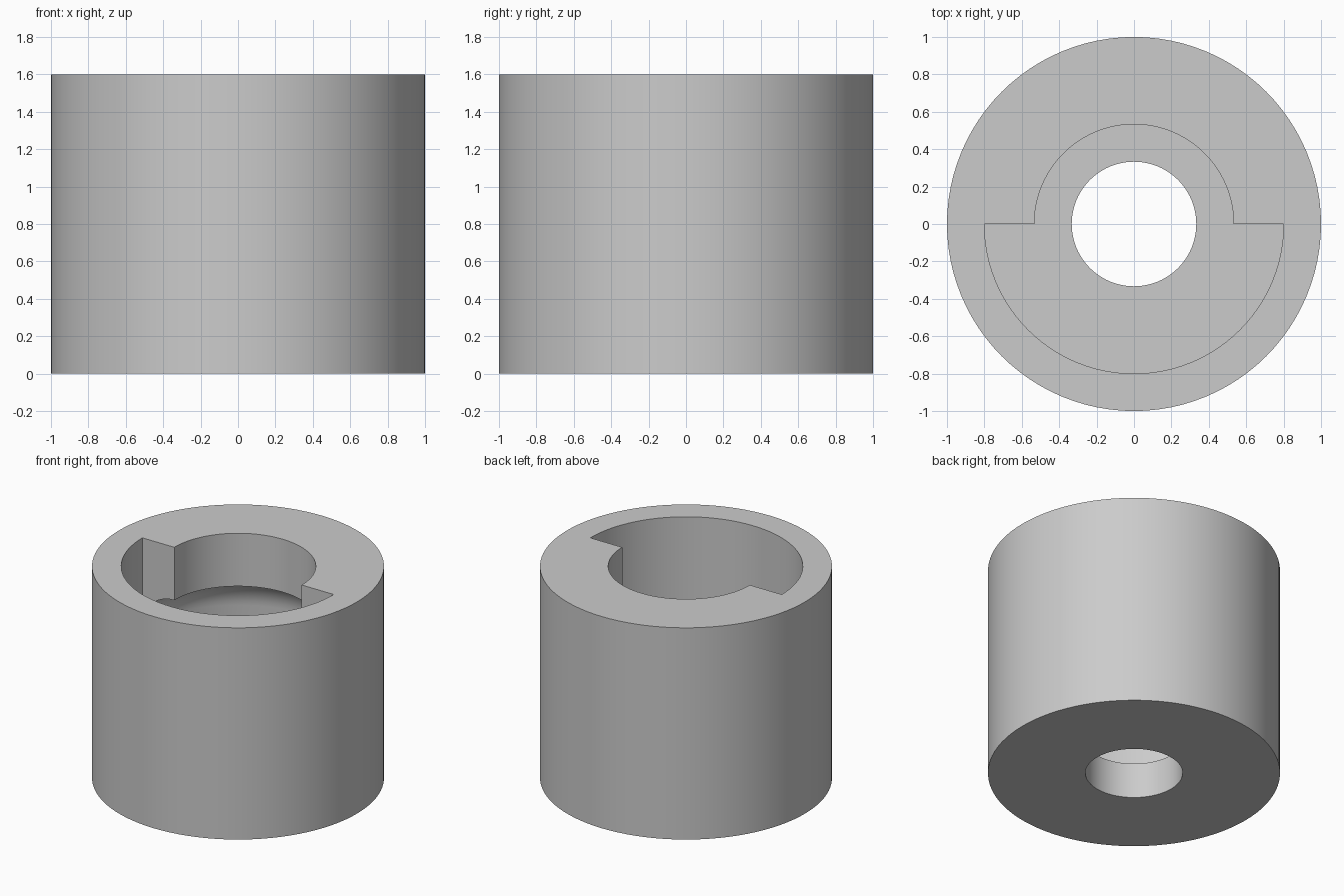
import bpy, bmesh, math
from mathutils import Vector

cube = bpy.data.objects.get("Cube")
if cube:
    bpy.data.objects.remove(cube)

OUTER, WIDE, NECK, BORE = 1.0, 0.8, 0.533, 0.333
TOP, LIP, FLOOR = 1.6, 1.2, 0.267
FILLET = WIDE - NECK
STEPS = 48

grey = bpy.data.materials.new("light grey")
grey.use_nodes = True
colour = (0.6, 0.6, 0.6, 1)
grey.diffuse_color = colour
grey.node_tree.nodes["Principled BSDF"].inputs["Base Color"].default_value = colour

# Rounded underside of the half lip, from the neck out to the cavity wall
arc = [(NECK + FILLET * math.sin(a), LIP - FILLET + FILLET * math.cos(a))
       for a in (math.pi / 2 * i / 12 for i in range(13))]

shell = [(WIDE, FLOOR), (BORE, FLOOR), (BORE, 0), (OUTER, 0), (OUTER, TOP), (WIDE, TOP)]
lipped = shell + [(NECK, TOP)] + arc
plain = shell + [arc[-1]]

bm = bmesh.new()


def spin_half(profile, angle):
    """Sweep a closed profile half a turn around z."""
    verts = [bm.verts.new((r, 0, z)) for r, z in profile]
    edges = [bm.edges.new((v, verts[i - 1])) for i, v in enumerate(verts)]
    bmesh.ops.spin(bm, geom=verts + edges, cent=(0, 0, 0), axis=(0, 0, 1),
                   angle=angle, steps=STEPS)


# Back half carries the lip, front half is open to the full cavity width
spin_half(lipped, math.pi)
spin_half(plain, -math.pi)

# Flat end walls of the lip
for side in (1, -1):
    bm.faces.new([bm.verts.new((side * r, 0, z))
                  for r, z in [(WIDE, TOP), (NECK, TOP)] + arc])

bmesh.ops.remove_doubles(bm, verts=bm.verts, dist=0.0005)
loose = [e for e in bm.edges if not e.link_faces]
bmesh.ops.delete(bm, geom=loose, context="EDGES")
bmesh.ops.recalc_face_normals(bm, faces=bm.faces)

mesh = bpy.data.meshes.new("socket_body")
bm.to_mesh(mesh)
bm.free()
mesh.materials.append(grey)

body = bpy.data.objects.new("socket_body", mesh)
bpy.context.collection.objects.link(body)
bpy.context.view_layer.objects.active = body
body.select_set(True)
bpy.ops.object.shade_smooth_by_angle(angle=math.radians(30))
